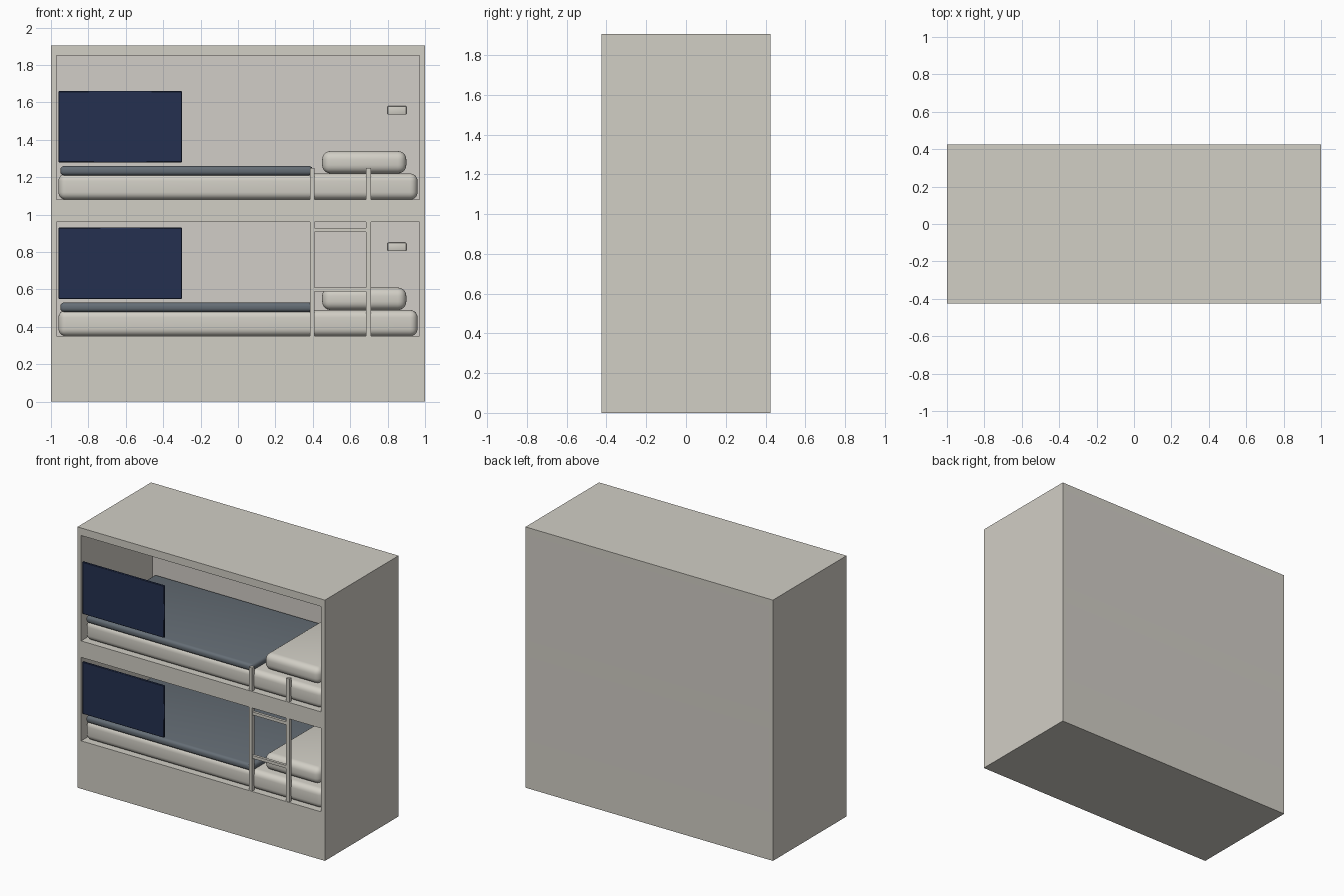
import bpy
import math

cube = bpy.data.objects.get("Cube")
if cube:
    bpy.data.objects.remove(cube, do_unlink=True)


def material(name, rgb):
    m = bpy.data.materials.new(name)
    m.use_nodes = True
    m.diffuse_color = (*rgb, 1)
    m.node_tree.nodes["Principled BSDF"].inputs["Base Color"].default_value = (*rgb, 1)
    return m


cream = material("warm off white", (0.64, 0.62, 0.56))
wall = material("pale wall", (0.64, 0.61, 0.57))
navy = material("navy curtain", (0.018, 0.03, 0.08))
slate = material("slate blanket", (0.13, 0.155, 0.18))


def box(name, x, y, z, mat, bevel=0, segments=1):
    """Box from (min, max) spans, optionally with rounded edges."""
    bpy.ops.mesh.primitive_cube_add(size=1, location=[sum(s) / 2 for s in (x, y, z)])
    ob = bpy.context.object
    ob.name = name
    ob.scale = [s[1] - s[0] for s in (x, y, z)]
    bpy.ops.object.transform_apply(location=False, rotation=False, scale=True)
    ob.data.materials.append(mat)
    if bevel:
        mod = ob.modifiers.new("rounded edges", "BEVEL")
        mod.width = bevel
        mod.segments = segments
        bpy.ops.object.modifier_apply(modifier=mod.name)
        bpy.ops.object.shade_smooth_by_angle(angle=math.radians(40))
    return ob


W, D, H = 1.0, 0.425, 1.905      # half width, half depth, height
FLOORS = (0.35, 1.08)            # sleeping level of each bunk
CEILINGS = (0.96, 1.85)

# Cabinet slabs
full_x, full_y = (-W, W), (-D, D)
box("base", full_x, full_y, (0, FLOORS[0]), cream)
box("middle_deck", full_x, full_y, (CEILINGS[0], FLOORS[1]), cream)
box("roof", full_x, full_y, (CEILINGS[1], H), cream)

for level, floor, ceiling in zip(("lower", "upper"), FLOORS, CEILINGS):
    # Enclosure of this bunk
    span = (floor, ceiling)
    box(level + "_right_wall", (-W, -0.97), full_y, span, cream)
    box(level + "_left_wall", (0.97, W), full_y, span, cream)
    box(level + "_back_wall", (-0.97, 0.97), (0.4, D), span, wall)

    # Bedding
    box(level + "_mattress", (-0.96, 0.96), (-0.4, 0.4),
        (floor, floor + 0.14), cream, 0.04, 5)
    box(level + "_blanket", (-0.95, 0.4), (-0.405, 0.4),
        (floor + 0.13, floor + 0.18), slate, 0.02, 4)
    box(level + "_pillow", (0.45, 0.9), (-0.35, 0.35),
        (floor + 0.14, floor + 0.26), cream, 0.045, 5)

    # Privacy curtain and reading light
    box(level + "_curtain", (-0.96, -0.3), (-D, -0.41),
        (floor + 0.2, floor + 0.58), navy, 0.003)
    box(level + "_reading_light", (0.8, 0.9), (0.37, 0.4),
        (floor + 0.455, floor + 0.5), cream, 0.004, 2)

# Ladder
for side, x in (("right", 0.3975), ("left", 0.6975)):
    box("ladder_" + side + "_rail", (x - 0.0125, x + 0.0125), (-0.422, -0.397),
        (FLOORS[0], 1.25), cream)
for i, z in enumerate((0.6, 0.918)):
    box(f"ladder_rung_{i + 1}", (0.4, 0.695), (-0.42, -0.4),
        (z - 0.011, z + 0.011), cream)
